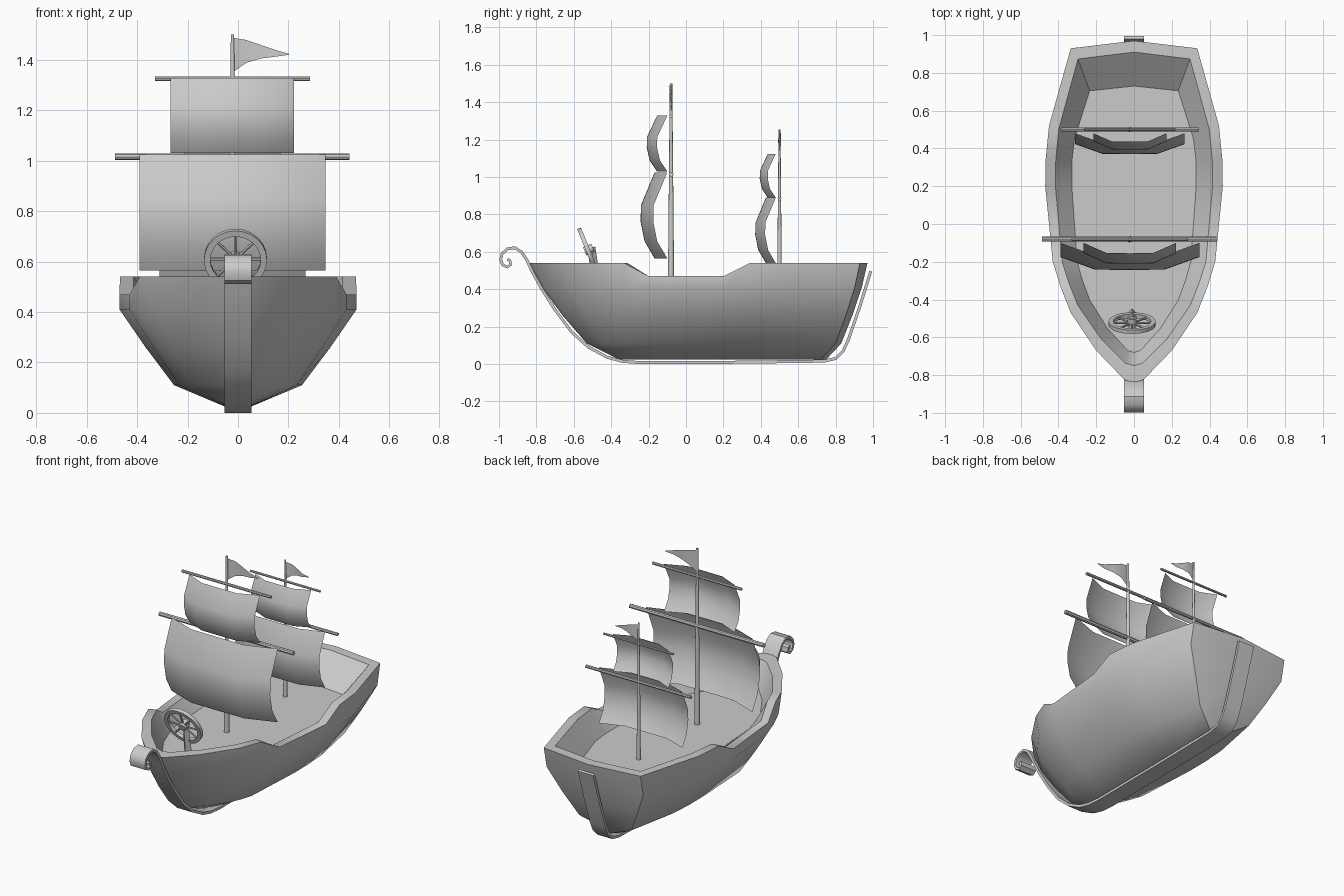
import bpy, bmesh, math
from mathutils import Vector

if "Cube" in bpy.data.objects:
    bpy.data.objects.remove(bpy.data.objects["Cube"])


def make(name, verts, faces, smooth=40):
    me = bpy.data.meshes.new(name)
    me.from_pydata([tuple(v) for v in verts], [], faces)
    bm = bmesh.new()
    bm.from_mesh(me)
    bmesh.ops.recalc_face_normals(bm, faces=bm.faces)
    bm.to_mesh(me)
    bm.free()
    ob = bpy.data.objects.new(name, me)
    bpy.context.collection.objects.link(ob)
    shade(ob, smooth)
    return ob


def shade(ob, angle):
    bpy.ops.object.select_all(action='DESELECT')
    ob.select_set(True)
    bpy.context.view_layer.objects.active = ob
    bpy.ops.object.shade_smooth_by_angle(angle=math.radians(angle))


def rod(name, a, b, r1, r2, sides=10):
    a, b = Vector(a), Vector(b)
    d = b - a
    bpy.ops.mesh.primitive_cone_add(vertices=sides, radius1=r1, radius2=r2,
                                    depth=d.length, location=(a + b) / 2)
    ob = bpy.context.object
    ob.name = name
    ob.rotation_euler = d.to_track_quat('Z', 'Y').to_euler()
    shade(ob, 40)
    return ob


# Hull: rim outline (x, y, z), repeated at several scaled levels
half = [(.05, -.825, .54), (.20, -.67, .54), (.335, -.47, .54), (.39, -.33, .54),
        (.43, -.2, .47), (.47, .2, .47), (.468, .34, .54), (.45, .52, .54), (.335, .93, .54)]
outline = ([(0, -.84, .54)] + half + [(0, .97, .54)]
           + [(-x, y, z) for x, y, z in reversed(half)])
# level: width scale, bow y, stern y, height (None = follow the rim)
levels = [(.11, -.36, .75, .025), (.54, -.53, .83, .11), (.78, -.66, .89, .26),
          (1, -.77, .94, .41), (1, -.84, .97, None), (.885, -.75, .91, None),
          (.70, -.68, .73, .40)]
verts, faces, n = [], [], len(outline)
for sx, bow, stern, h in levels:
    for x, y, z in outline:
        if y < -.2:
            y = -.2 + (y + .2) * (-.2 - bow) / .64
        elif y > .34:
            y = .34 + (y - .34) * (stern - .34) / .63
        verts.append((x * sx, y, z if h is None else h))
for r in range(len(levels) - 1):
    for i in range(n):
        j = (i + 1) % n
        faces.append((r * n + i, r * n + j, (r + 1) * n + j, (r + 1) * n + i))
faces.append(tuple(range(n)))
faces.append(tuple(range((len(levels) - 1) * n, len(levels) * n)))
make("hull", verts, faces, 35)

# Keel strip running from sternpost to the curled bow
path = [(.988, .497), (.93, .31), (.868, .13), (.84, .07), (.80, .03), (.74, .016),
        (.3, .010), (-.25, .008), (-.34, .015), (-.42, .036), (-.52, .09), (-.61, .17),
        (-.70, .29), (-.77, .40), (-.82, .49), (-.85, .555), (-.88, .60), (-.915, .622),
        (-.955, .616), (-.983, .59), (-.991, .558), (-.98, .53), (-.955, .519),
        (-.938, .532), (-.942, .555), (-.955, .56)]
pts = [Vector(p) for p in path]
verts, faces, w, t = [], [], .053, .008
for i, p in enumerate(pts):
    d = (pts[min(i + 1, len(pts) - 1)] - pts[max(i - 1, 0)]).normalized()
    nrm = Vector((-d.y, d.x)) * t
    for x, s in ((-w, 1), (w, 1), (w, -1), (-w, -1)):
        q = p + nrm * s
        verts.append((x, q.x, q.y))
    if i:
        for k in range(4):
            m = (k + 1) % 4
            faces.append((4 * i - 4 + k, 4 * i - 4 + m, 4 * i + m, 4 * i + k))
e = 4 * len(pts) - 4
faces += [(0, 1, 2, 3), (e, e + 1, e + 2, e + 3)]
make("keel_and_bow_scroll", verts, faces, 40)

MX = -.022


# Sail: sheet bulging forwards both across and down
def sail(name, y, hw, z0, z1, across, down):
    cols = [(-1, 0), (-.5, .98), (0, 1), (.5, .98), (1, 0)]
    rows = [(0, 0), (.2, .72), (.43, 1), (.62, .97), (1, 0)]
    v = [(MX + u * hw, y - across * c - down * d, z0 + (z1 - z0) * s)
         for s, d in rows for u, c in cols]
    f = [(r * 5 + c, r * 5 + c + 1, r * 5 + c + 6, r * 5 + c + 5)
         for r in range(4) for c in range(4)]
    make(name, v, f, 60)


# Pennant with a light ripple
def flag(name, y, z, length, height):
    prof = [(0, 1, 0), (.25, .93, .28), (.5, .79, .40), (.75, .65, .45), (1, .53, .51)]
    v = []
    for i, (u, a, b) in enumerate(prof):
        yy = y + .008 * math.sin(i * 1.5)
        v += [(MX + u * length, yy, z + a * height), (MX + u * length, yy, z + b * height)]
    make(name, v, [(2 * i, 2 * i + 1, 2 * i + 3, 2 * i + 2) for i in range(4)], 60)


# Both masts with yards, sails and flags
def rig(name, y, top, r, yards, sails, pennant):
    rod(name + "_mast", (MX, y, .39), (MX, y, top), r, r * .4)
    for (z, hw, yr), label in zip(yards, ("lower", "upper")):
        rod(f"{name}_{label}_yard", (MX - hw, y, z), (MX + hw, y, z), yr, yr, 8)
    for s, label in zip(sails, ("lower", "upper")):
        sail(f"{name}_{label}_sail", y - .02, *s)
    flag(name + "_flag", y, *pennant)


rig("main", -.08, 1.5, .017, [(1.015, .465, .013), (1.325, .308, .009)],
    [(.368, .565, 1.025, .068, .075), (.245, 1.03, 1.328, .055, .055)], (1.35, .225, .138))
rig("rear", .5, 1.255, .013, [(.885, .365, .010), (1.122, .242, .007)],
    [(.29, .54, .89, .053, .057), (.193, .89, 1.124, .043, .043)], (1.135, .165, .108))

# Steering wheel, tilted towards the bow, on a post
tilt = math.radians(22)
c = Vector((-.01, -.525, .61))
verts, faces, seg = [], [], 24
side, up, axis = (Vector((1, 0, 0)), Vector((0, -math.sin(tilt), math.cos(tilt))),
                  Vector((0, math.cos(tilt), math.sin(tilt))))
for i in range(seg):
    a = 2 * math.pi * i / seg
    d = side * math.cos(a) + up * math.sin(a)
    verts += [c + d * rr + axis * s for rr, s in
              ((.125, -.011), (.125, .011), (.1, .011), (.1, -.011))]
    j = (i + 1) % seg
    for k in range(4):
        m = (k + 1) % 4
        faces.append((4 * i + k, 4 * i + m, 4 * j + m, 4 * j + k))
make("wheel_rim", verts, faces, 35)
rod("wheel_hub", c - axis * .018, c + axis * .03, .024, .024, 12)
for i in range(8):
    a = math.pi * i / 4 + math.pi / 2
    d = side * math.cos(a) + up * math.sin(a)
    rod(f"wheel_spoke_{i + 1}", c + d * .015, c + d * .105, .006, .006, 6)
rod("wheel_post", (-.01, -.475, .39), (-.01, -.505, .625), .027, .02, 4)
